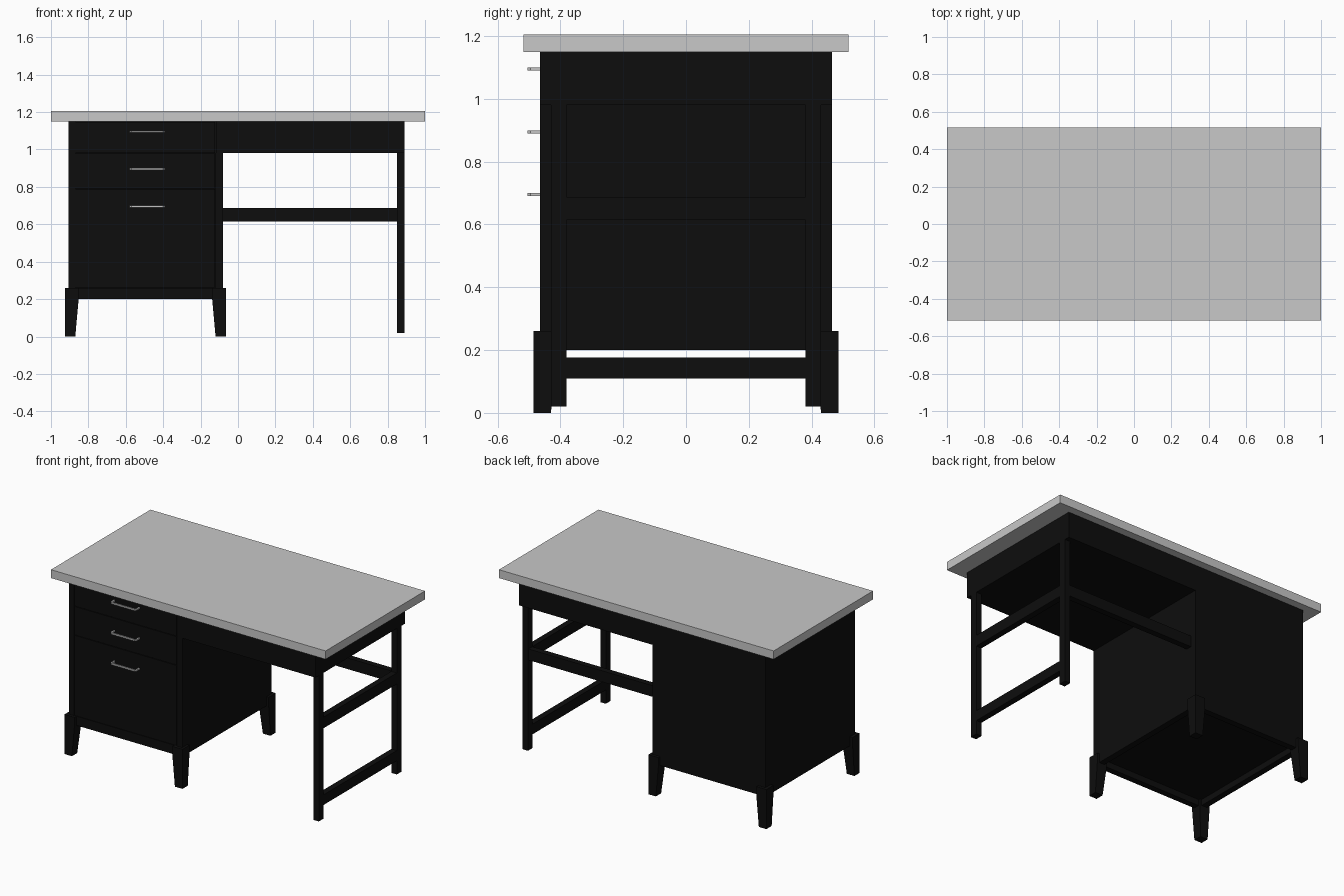
import bpy, bmesh
from mathutils import Vector

cube = bpy.data.objects.get("Cube")
if cube:
    bpy.data.objects.remove(cube, do_unlink=True)


def material(name, value):
    mat = bpy.data.materials.new(name)
    mat.use_nodes = True
    color = (value, value, value, 1)
    mat.diffuse_color = color
    mat.node_tree.nodes["Principled BSDF"].inputs["Base Color"].default_value = color
    return mat


black = material("black paint", 0.004)
gray = material("light gray top", 0.58)
metal = material("brushed metal", 0.56)


def make(name, bm, mat):
    bmesh.ops.recalc_face_normals(bm, faces=bm.faces)
    mesh = bpy.data.meshes.new(name)
    bm.to_mesh(mesh)
    bm.free()
    mesh.materials.append(mat)
    obj = bpy.data.objects.new(name, mesh)
    bpy.context.collection.objects.link(obj)
    return obj


def box(name, x, y, z, mat=black):
    """Box from (min, max) ranges on each axis."""
    bm = bmesh.new()
    bmesh.ops.create_cube(bm, size=1)
    for v in bm.verts:
        v.co = Vector([(r[0] + r[1]) / 2 + c * (r[1] - r[0])
                       for r, c in zip((x, y, z), v.co)])
    return make(name, bm, mat)


LEFT, RIGHT = -0.905, -0.08      # cabinet sides
DEPTH = 0.465                    # half depth of the body
TOP, APRON, BASE = 1.15, 0.98, 0.2
STILE_L, STILE_R = -0.87, -0.12  # drawer opening
FRONT = -DEPTH

# Table top
box("table_top", (-1, 1), (-0.517, 0.517), (TOP, 1.205), gray)

# Cabinet body, with a recessed front and a skirt around an inset floor
box("cabinet_body", (LEFT, RIGHT), (FRONT + 0.02, DEPTH), (0.24, TOP))
box("left_stile", (LEFT, STILE_L), (FRONT, FRONT + 0.02), (BASE, TOP))
box("right_stile", (STILE_R, RIGHT), (FRONT, FRONT + 0.02), (BASE, APRON))
for name, y in (("front_skirt", (FRONT, FRONT + 0.04)),
                ("back_skirt", (DEPTH - 0.04, DEPTH))):
    box(name, (LEFT, RIGHT), y, (BASE, 0.26 if y[0] < 0 else 0.25))
for name, x in (("outer_skirt", (LEFT, LEFT + 0.04)),
                ("inner_skirt", (RIGHT - 0.04, RIGHT))):
    box(name, x, (FRONT + 0.04, DEPTH - 0.04), (BASE, 0.25))

# Drawer fronts, with narrow gaps between them
gap = 0.002
levels = (0.26, 0.79, APRON, TOP)
for i, (low, high) in enumerate(zip(levels, levels[1:])):
    box(f"drawer_front_{i + 1}", (STILE_L + gap, STILE_R - gap),
        (FRONT + 0.002, FRONT + 0.02), (low + gap, high - gap))

# U-shaped drawer handles
x0, x1, y0, y1, bar = -0.58, -0.39, -0.505, -0.463, 0.01
outline = [(x0, y1), (x0, y0 + bar), (x0 + bar, y0), (x1 - bar, y0),
           (x1, y0 + bar), (x1, y1), (x1 - bar, y1), (x1 - bar, y0 + bar),
           (x0 + bar, y0 + bar), (x0 + bar, y1)]
for i, z in enumerate((0.695, 0.895, 1.095)):
    bm = bmesh.new()
    face = bm.faces.new([bm.verts.new((x, y, z - bar / 2)) for x, y in outline])
    ext = bmesh.ops.extrude_face_region(bm, geom=[face])["geom"]
    bmesh.ops.translate(bm, vec=(0, 0, bar),
                        verts=[e for e in ext if isinstance(e, bmesh.types.BMVert)])
    make(f"drawer_handle_{i + 1}", bm, metal)

# Cabinet feet: square block on top, tapered on the two inner sides below
for side, x, sx in (("outer", -0.925, 1), ("inner", -0.065, -1)):
    for end, sy in (("front", 1), ("back", -1)):
        y = -0.485 * sy
        bm = bmesh.new()
        rings = []
        for z, w in ((0, 0.055), (BASE, 0.073), (0.26, 0.073)):
            rings.append([bm.verts.new((x + sx * w * a, y + sy * w * b, z))
                          for a, b in ((0, 0), (1, 0), (1, 1), (0, 1))])
        for lower, upper in zip(rings, rings[1:]):
            for k in range(4):
                n = (k + 1) % 4
                bm.faces.new((lower[k], lower[n], upper[n], upper[k]))
        bm.faces.new(rings[0])
        bm.faces.new(rings[-1])
        make(f"{end}_{side}_foot", bm, black)

# Long apron box beside the cabinet
box("apron", (RIGHT, 0.89), (FRONT, DEPTH), (APRON, TOP))
box("apron_front_end", (STILE_R + gap, RIGHT), (FRONT, FRONT + 0.02), (APRON, TOP))

# Open side frame: two legs and two rails
LEG = (0.85, 0.89)
for name, y in (("front_leg", (-0.43, -0.38)), ("back_leg", (0.38, 0.43))):
    box(name, LEG, y, (0.02, APRON))
for name, z in (("lower_side_rail", (0.11, 0.177)), ("upper_side_rail", (0.615, 0.688))):
    box(name, LEG, (-0.38, 0.38), z)

# Rail joining the back leg to the cabinet
box("back_rail", (RIGHT, LEG[0]), (0.385, 0.425), (0.615, 0.688))
